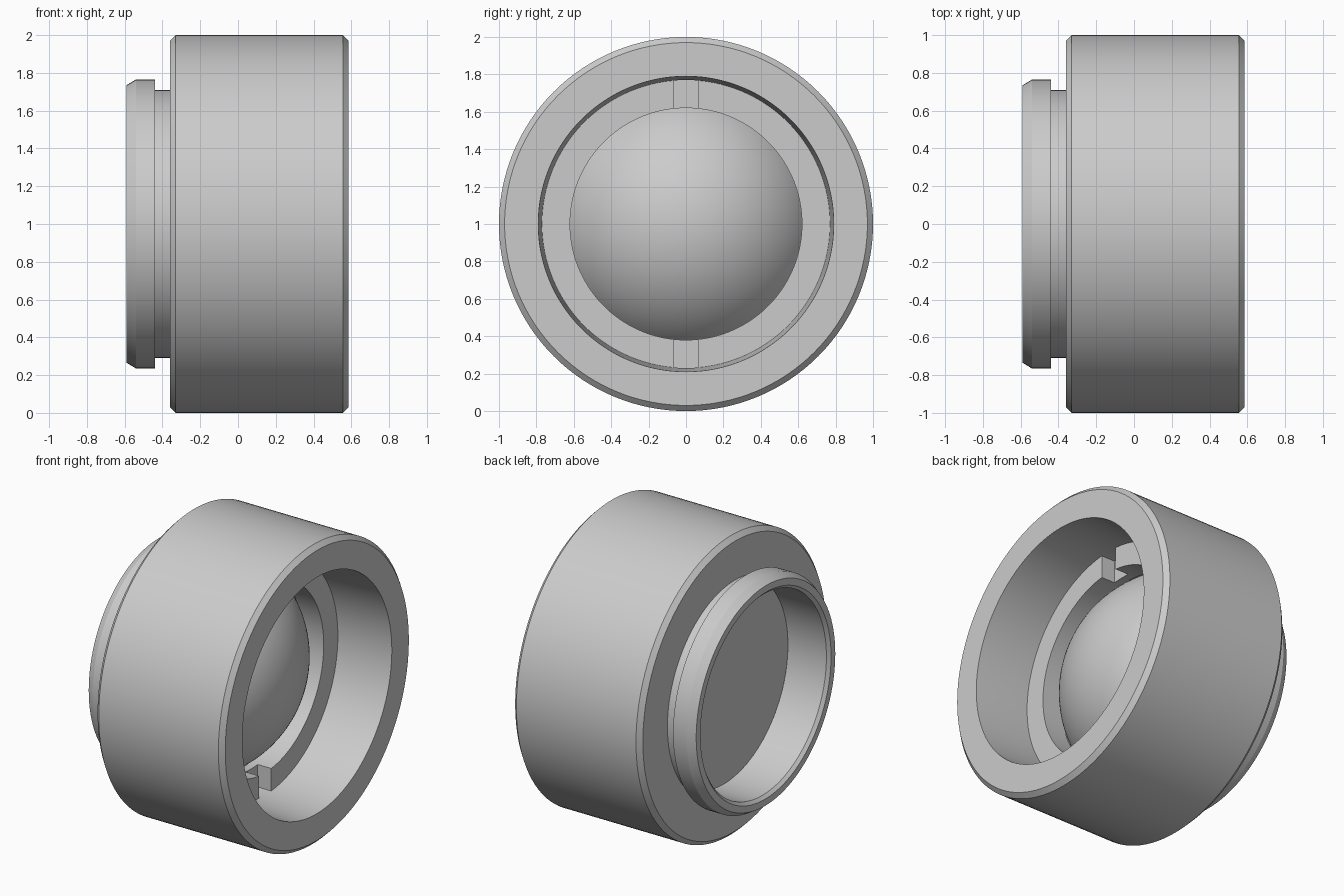
import bpy, bmesh, math
from mathutils import Vector

cube = bpy.data.objects.get("Cube")
if cube:
    bpy.data.objects.remove(cube, do_unlink=True)

SEGMENTS = 128
AXIS_Z = 1.0

grey = bpy.data.materials.new("neutral_grey")
grey.use_nodes = True
COLOUR = (0.6, 0.6, 0.6, 1)
grey.diffuse_color = COLOUR
grey.node_tree.nodes["Principled BSDF"].inputs["Base Color"].default_value = COLOUR


def select_only(obj):
    bpy.ops.object.select_all(action="DESELECT")
    obj.select_set(True)
    bpy.context.view_layer.objects.active = obj


def lathe(name, profile, closed):
    """Revolve (x, radius) points about the x axis."""
    bm = bmesh.new()
    verts = [bm.verts.new((x, 0, r)) for x, r in profile]
    edges = [bm.edges.new(p) for p in zip(verts, verts[1:])]
    if closed:
        edges.append(bm.edges.new((verts[-1], verts[0])))
    bmesh.ops.spin(bm, geom=verts + edges, cent=(0, 0, 0), axis=(1, 0, 0),
                   angle=math.tau, steps=SEGMENTS, use_merge=True)
    bmesh.ops.remove_doubles(bm, verts=bm.verts, dist=1e-5)
    bmesh.ops.recalc_face_normals(bm, faces=bm.faces)
    bmesh.ops.translate(bm, verts=bm.verts, vec=Vector((0, 0, AXIS_Z)))
    mesh = bpy.data.meshes.new(name)
    bm.to_mesh(mesh)
    bm.free()
    mesh.materials.append(grey)
    obj = bpy.data.objects.new(name, mesh)
    bpy.context.collection.objects.link(obj)
    return obj


def smooth(obj):
    select_only(obj)
    bpy.ops.object.shade_smooth_by_angle(angle=math.radians(25))


# Housing: chamfered barrel, rear neck and flange, slightly tapered front bore
housing = lathe("housing", [
    (0.585, 0.97), (0.555, 1.0), (-0.33, 1.0), (-0.36, 0.97),
    (-0.36, 0.71), (-0.44, 0.71), (-0.44, 0.765), (-0.54, 0.765),
    (-0.59, 0.735), (-0.59, 0.69), (-0.57, 0.67), (-0.285, 0.67),
    (-0.285, 0.70), (0.04, 0.70), (0.04, 0.77), (0.20, 0.77), (0.585, 0.79),
], True)
smooth(housing)

# Retaining ring with two spanner slots cut in its front face
ring = lathe("retaining_ring", [
    (0.20, 0.62), (0.20, 0.78), (0.045, 0.78), (0.045, 0.62)], True)
for side in (1, -1):
    bpy.ops.mesh.primitive_cube_add(size=1, location=(0.20, 0, AXIS_Z + side * 0.70))
    cutter = bpy.context.object
    cutter.name = "slot_cutter"
    cutter.scale = (0.20, 0.13, 0.30)
    cutter.hide_render = True
    cut = ring.modifiers.new("slot", "BOOLEAN")
    cut.operation = "DIFFERENCE"
    cut.solver = "EXACT"
    cut.object = cutter
    select_only(ring)
    bpy.ops.object.modifier_apply(modifier=cut.name)
    bpy.data.objects.remove(cutter, do_unlink=True)
smooth(ring)

# Lens: domed front, flat back
DOME_R, DOME_X = 0.757, -0.394
rim_angle = math.asin(0.70 / DOME_R)
dome = [(DOME_X + DOME_R * math.cos(rim_angle * i / 24),
         DOME_R * math.sin(rim_angle * i / 24)) for i in range(25)]
lens = lathe("lens", dome + [(-0.28, 0.70), (-0.28, 0.0)], False)
smooth(lens)
